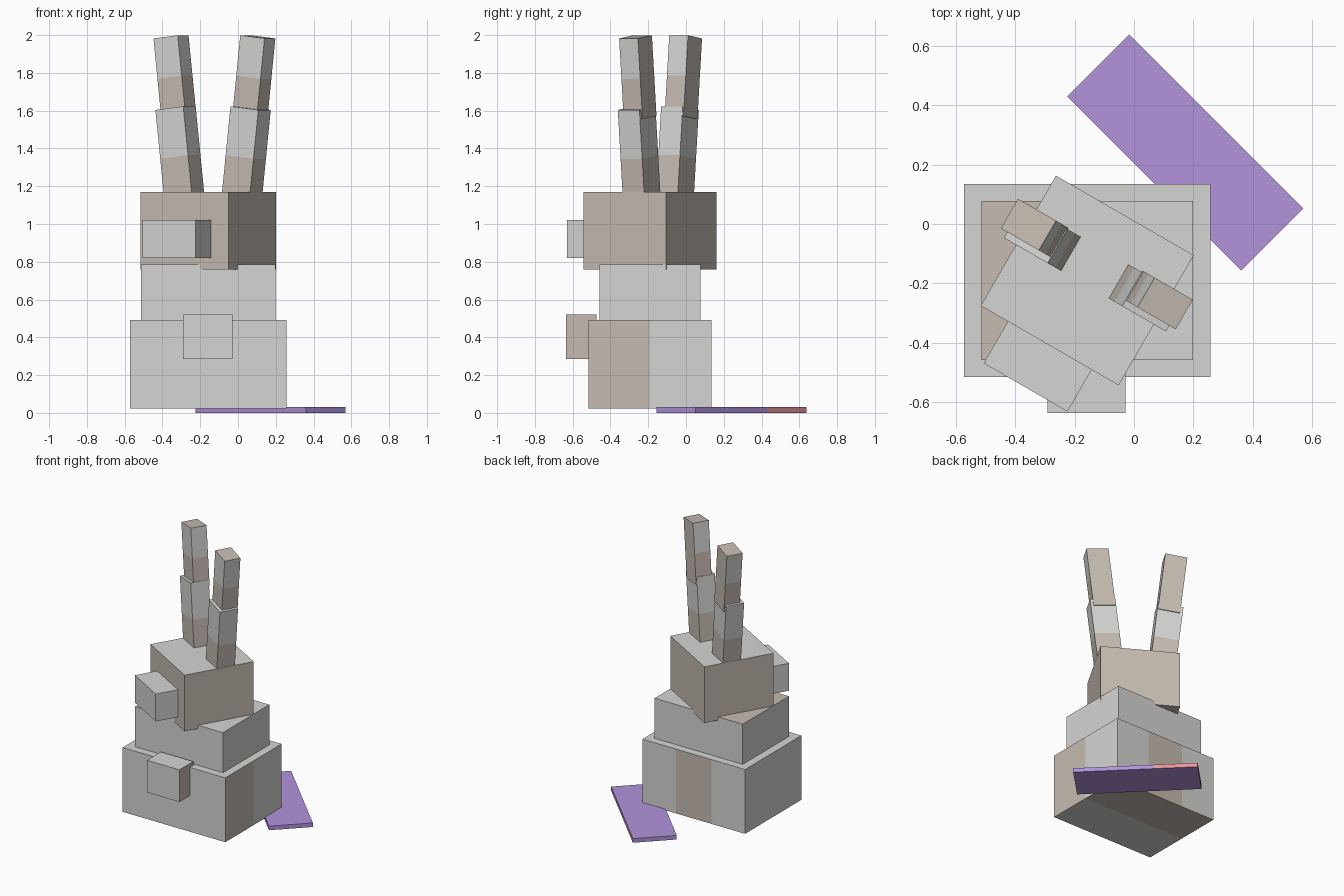
import bpy, bmesh, math
from mathutils import Matrix, Vector

cube = bpy.data.objects.get("Cube")
if cube:
    bpy.data.objects.remove(cube, do_unlink=True)


def material(name, rgb):
    """Flat material from 0-255 display values, stored as linear."""
    lin = [((c / 255 + 0.055) / 1.055) ** 2.4 for c in rgb] + [1.0]
    mat = bpy.data.materials.new(name)
    mat.use_nodes = True
    mat.diffuse_color = lin
    bsdf = mat.node_tree.nodes["Principled BSDF"]
    bsdf.inputs["Base Color"].default_value = lin
    bsdf.inputs["Roughness"].default_value = 0.9
    return mat


GREY = material("light_grey", (213, 213, 211))
TAN = material("warm_tan", (198, 188, 178))
PURPLE = material("purple", (178, 148, 220))
PINK = material("pink", (230, 148, 156))


def box(name, size, matrix, mats, cuts=(), rule=None):
    """Box with optional colour cuts (axis, offset); rule(centre, normal) picks the second colour."""
    bm = bmesh.new()
    bmesh.ops.create_cube(bm, size=1, matrix=Matrix.Diagonal((*size, 1)))
    for axis, offset in cuts:
        normal = Vector((0, 0, 0))
        normal[axis] = 1
        bmesh.ops.bisect_plane(bm, geom=bm.verts[:] + bm.edges[:] + bm.faces[:],
                               plane_co=normal * offset, plane_no=normal)
    bm.normal_update()
    if rule:
        for f in bm.faces:
            f.material_index = int(rule(f.calc_center_median(), f.normal))
    mesh = bpy.data.meshes.new(name)
    bm.to_mesh(mesh)
    bm.free()
    for m in mats:
        mesh.materials.append(m)
    obj = bpy.data.objects.new(name, mesh)
    obj.matrix_world = matrix
    bpy.context.collection.objects.link(obj)
    return obj


def at(x, y, z):
    return Matrix.Translation((x, y, z))


# Lower body: tan front half of one side, tan stripe on the back, half tan underside
def body_rule(c, n):
    if n.x > 0.5:
        return c.y < 0
    if n.y > 0.5:
        return abs(c.x) < 0.145
    return n.z < -0.5 and c.y > 0


box("lower_body", (0.83, 0.65, 0.47), at(-0.157, -0.19, 0.257), [GREY, TAN],
    [(0, -0.145), (0, 0.145), (1, 0)], body_rule)

# Upper body: half of the top is tan
box("upper_body", (0.712, 0.535, 0.295), at(-0.157, -0.19, 0.6375), [GREY, TAN],
    [(0, 0)], lambda c, n: n.z > 0.5 and c.x < 0)

# Paws block on the front, with tan sides
box("front_paws", (0.262, 0.16, 0.235), at(-0.16, -0.555, 0.4025), [GREY, TAN],
    rule=lambda c, n: abs(n.x) > 0.5 or n.z < -0.5)

# Head turned to one side, with a grey crown and a grey snout
turn = at(-0.157, -0.19, 0) @ Matrix.Rotation(math.radians(-30), 4, 'Z')
box("head", (0.535, 0.505, 0.41), turn @ at(0, 0, 0.965), [GREY, TAN],
    rule=lambda c, n: n.z < 0.5)
box("snout", (0.325, 0.2, 0.2), turn @ at(0, -0.315, 0.92), [GREY])


# Ears: two leaning segments each, tan on the lower halves
def ear_base_rule(c, n):
    return abs(n.z) < 0.5 and c.z < 0


def ear_tip_rule(c, n):
    return abs(n.z) > 0.5 or n.y > 0.5 or c.z < 0


for side, s in (("left", 1), ("right", -1)):
    lean = Matrix.Rotation(s * math.radians(6.5), 4, 'Y')
    box(side + "_ear_base", (0.171, 0.132, 0.52),
        turn @ at(s * 0.2, 0.05, 1.355) @ lean, [GREY, TAN], [(2, 0)], ear_base_rule)
    box(side + "_ear_tip", (0.149, 0.115, 0.43),
        turn @ at(s * 0.241, 0.064, 1.777) @ lean, [GREY, TAN], [(2, 0)], ear_tip_rule)

# Flat plate on the ground behind the body, with a pink stretch on its outer edge
box("ground_plate", (0.828, 0.295, 0.03),
    at(0.172, 0.24, 0.015) @ Matrix.Rotation(math.radians(-45), 4, 'Z'),
    [PURPLE, PINK], [(0, -0.124)], lambda c, n: n.y > 0.5 and c.x < -0.124)
